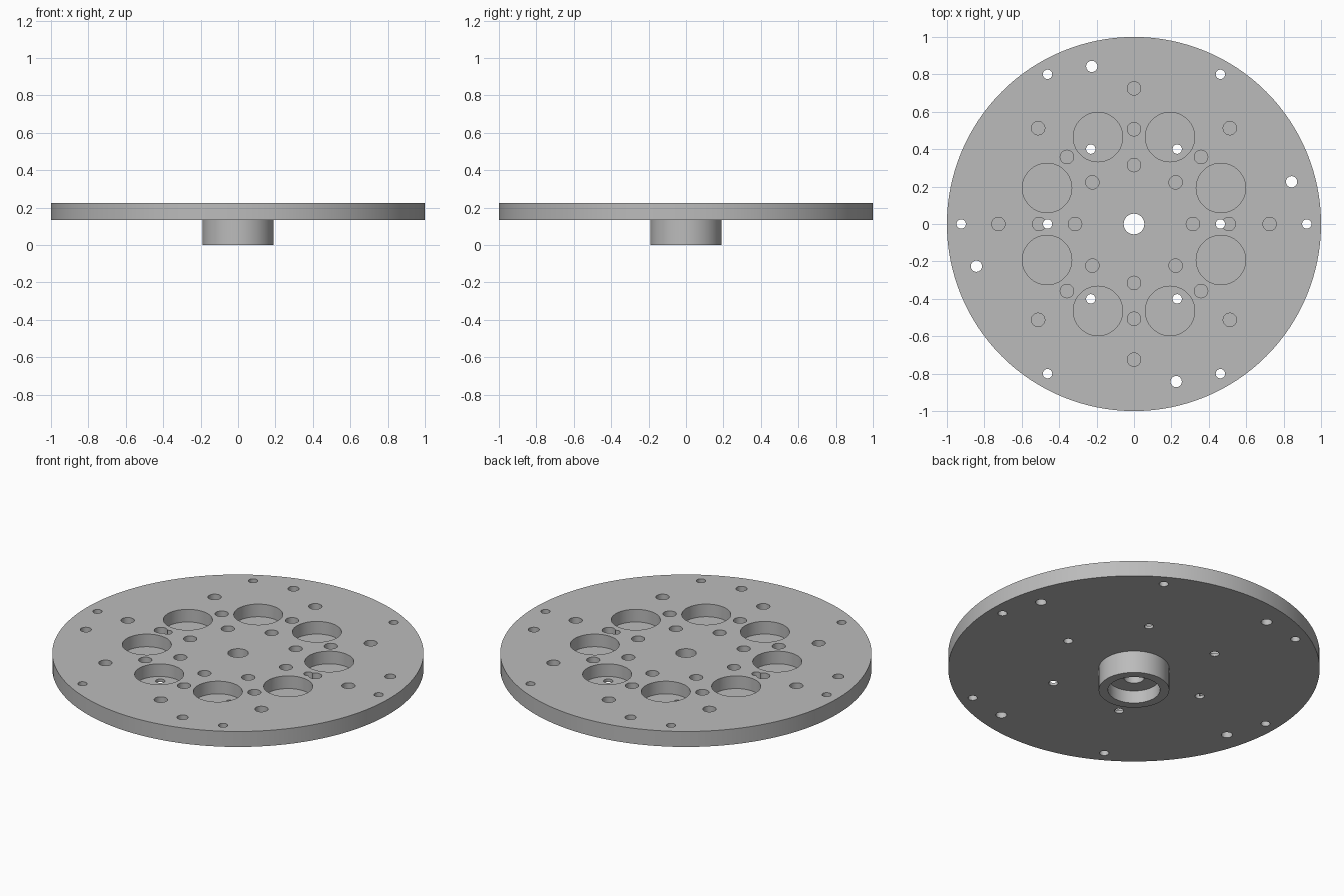
import bpy, bmesh
from math import cos, sin, pi, radians
from mathutils import Matrix, Vector

cube = bpy.data.objects.get("Cube")
if cube:
    bpy.data.objects.remove(cube, do_unlink=True)

TOP, UNDER = 0.225, 0.133      # plate faces
FLOOR = 0.15                   # bottom of the blind holes

grey = bpy.data.materials.new("plain grey")
grey.use_nodes = True
colour = (0.5, 0.5, 0.5, 1)
grey.diffuse_color = colour
grey.node_tree.nodes["Principled BSDF"].inputs["Base Color"].default_value = colour


def add_object(name, bm):
    bmesh.ops.recalc_face_normals(bm, faces=bm.faces[:])
    mesh = bpy.data.meshes.new(name)
    bm.to_mesh(mesh)
    bm.free()
    mesh.materials.append(grey)
    obj = bpy.data.objects.new(name, mesh)
    bpy.context.collection.objects.link(obj)
    return obj


def hole_cutter(name, rings):
    """Upright cylinders, each ring: count, ring radius, start angle, hole radius, bottom."""
    bm = bmesh.new()
    for count, ring, start, radius, bottom in rings:
        height = TOP + 0.1 - bottom
        for i in range(count):
            a = radians(start) + 2 * pi * i / count
            place = Matrix.Translation((ring * cos(a), ring * sin(a), bottom + height / 2))
            bmesh.ops.create_cone(bm, cap_ends=True, segments=64 if radius > 0.1 else 32,
                                  radius1=radius, radius2=radius, depth=height, matrix=place)
    obj = add_object(name, bm)
    obj.hide_render = True
    return obj


# Plate with hub, bore and centre hole, turned from one profile
profile = [(0.055, TOP), (1, TOP), (1, UNDER), (0.19, UNDER),
           (0.19, 0), (0.14, 0), (0.14, 0.075), (0.055, 0.075)]
bm = bmesh.new()
verts = [bm.verts.new((r, 0, z)) for r, z in profile]
edges = [bm.edges.new((verts[i - 1], verts[i])) for i in range(len(verts))]
bmesh.ops.spin(bm, geom=verts + edges, cent=(0, 0, 0), axis=(0, 0, 1),
               angle=2 * pi, steps=128, use_merge=True)
bmesh.ops.remove_doubles(bm, verts=bm.verts[:], dist=1e-5)
plate = add_object("hub_plate", bm)

# Blind pockets and dowel holes, then the through holes
cutters = [
    hole_cutter("blind_hole_cutter", [
        (8, 0.503, 22.5, 0.132, FLOOR),
        (8, 0.725, 0, 0.036, FLOOR),
        (8, 0.507, 0, 0.036, FLOOR),
        (8, 0.315, 0, 0.036, FLOOR)]),
    hole_cutter("through_hole_cutter", [
        (6, 0.462, 0, 0.025, UNDER - 0.05),
        (6, 0.924, 0, 0.025, UNDER - 0.05),
        (4, 0.872, 15, 0.03, UNDER - 0.05)]),
]
bpy.ops.object.select_all(action="DESELECT")
bpy.context.view_layer.objects.active = plate
plate.select_set(True)
for cutter in cutters:
    cut = plate.modifiers.new(cutter.name, "BOOLEAN")
    cut.operation = "DIFFERENCE"
    cut.solver = "EXACT"
    cut.object = cutter
    bpy.ops.object.modifier_apply(modifier=cut.name)
    bpy.data.objects.remove(cutter, do_unlink=True)

bpy.ops.object.shade_smooth_by_angle(angle=radians(30))
